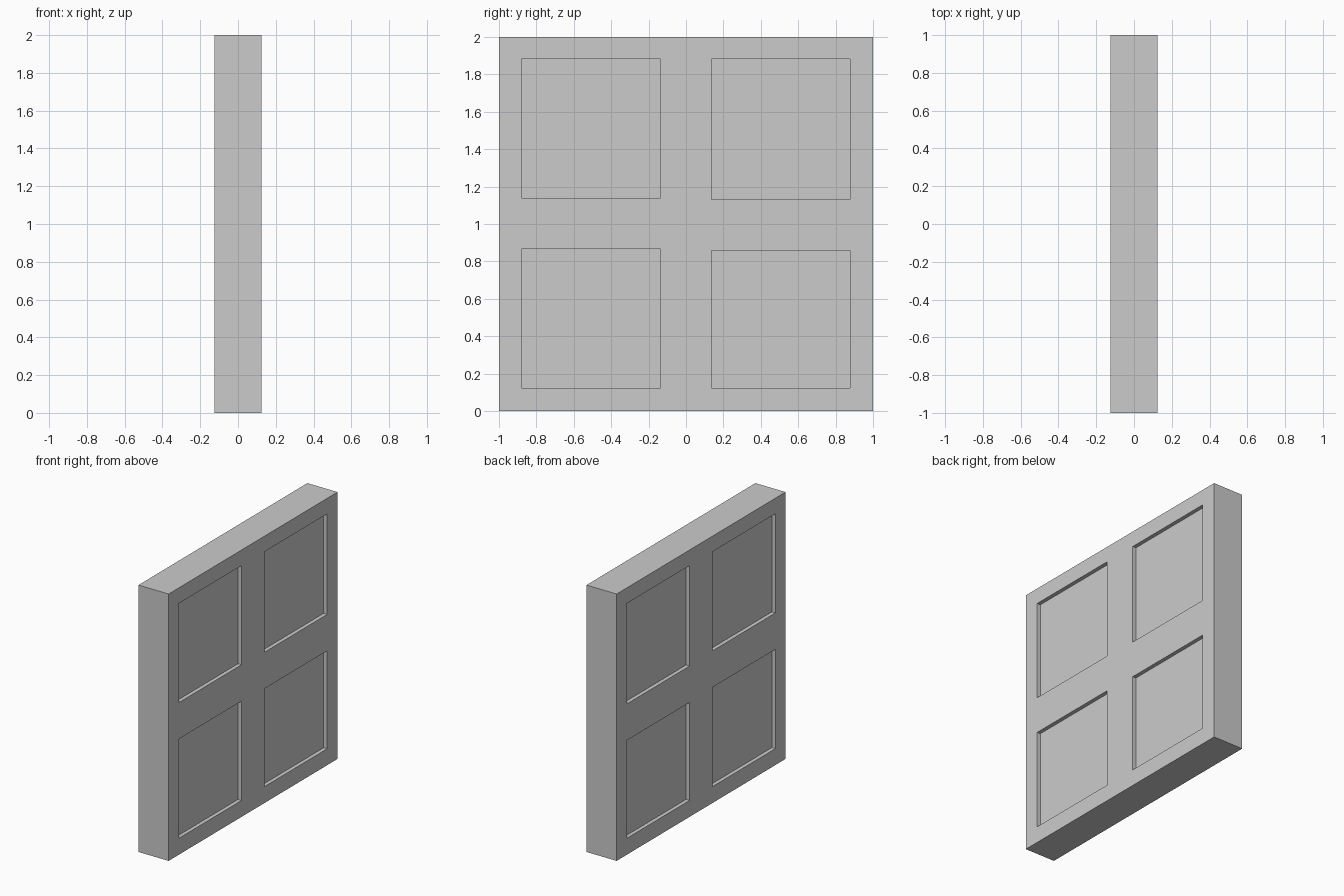
import bpy, bmesh
from mathutils import Matrix, Vector

if "Cube" in bpy.data.objects:
    bpy.data.objects.remove(bpy.data.objects["Cube"])

HALF_T = 0.125   # half thickness of the panel
DEPTH = 0.029    # depth of each recess

# recess rectangles: y min, y max, z min, z max
RECESSES = [
    (-0.88, -0.137, 1.14, 1.883),
    (0.135, 0.878, 1.13, 1.883),
    (-0.88, -0.137, 0.123, 0.867),
    (0.135, 0.878, 0.123, 0.857),
]


def add_box(bm, lo, hi):
    lo, hi = Vector(lo), Vector(hi)
    bmesh.ops.create_cube(bm, size=1, matrix=Matrix.Translation((lo + hi) / 2)
                          @ Matrix.Diagonal((*(hi - lo), 1)))


def make_object(name, bm):
    mesh = bpy.data.meshes.new(name)
    bm.to_mesh(mesh)
    bm.free()
    obj = bpy.data.objects.new(name, mesh)
    bpy.context.collection.objects.link(obj)
    return obj


# main slab
bm = bmesh.new()
add_box(bm, (-HALF_T, -1, 0), (HALF_T, 1, 2))
panel = make_object("window_panel", bm)

# recess cutters on both broad faces
bm = bmesh.new()
for y0, y1, z0, z1 in RECESSES:
    add_box(bm, (HALF_T - DEPTH, y0, z0), (HALF_T + 0.1, y1, z1))
    add_box(bm, (-HALF_T - 0.1, y0, z0), (-HALF_T + DEPTH, y1, z1))
cutter = make_object("recess_cutter", bm)
cutter.hide_render = True

# carve the recesses and drop the cutter
mod = panel.modifiers.new("recesses", 'BOOLEAN')
mod.operation = 'DIFFERENCE'
mod.solver = 'EXACT'
mod.object = cutter
bpy.context.view_layer.objects.active = panel
panel.select_set(True)
bpy.ops.object.modifier_apply(modifier=mod.name)
bpy.data.objects.remove(cutter)
